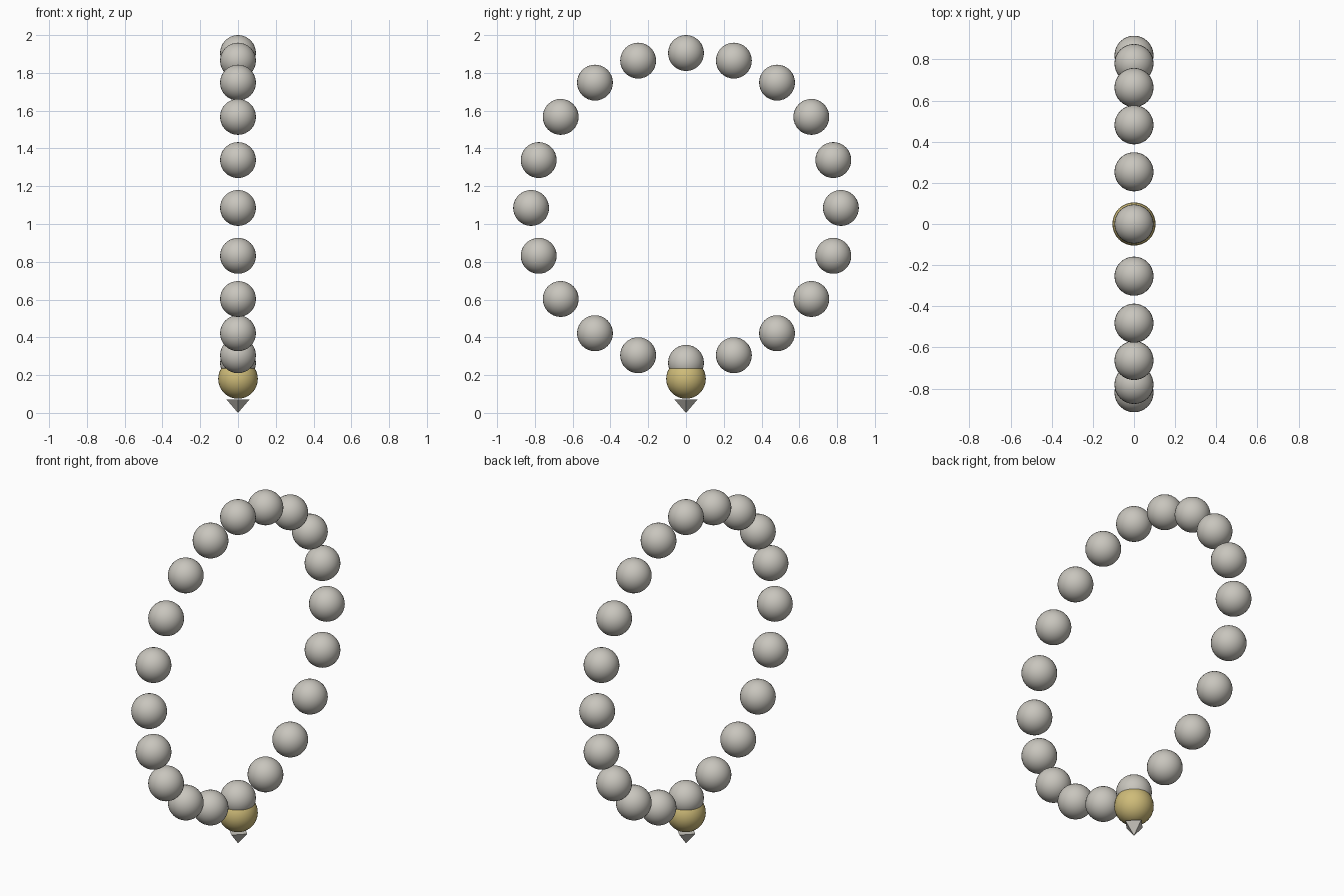
import bpy
from math import sin, cos, tau

cube = bpy.data.objects.get("Cube")
if cube:
    bpy.data.objects.remove(cube, do_unlink=True)

BEADS = 20
RING_RADIUS, RING_Z = 0.82, 1.085
BEAD_RADIUS = 0.095


def material(name, rgb):
    mat = bpy.data.materials.new(name)
    mat.use_nodes = True
    mat.diffuse_color = (*rgb, 1)
    mat.node_tree.nodes["Principled BSDF"].inputs["Base Color"].default_value = (*rgb, 1)
    return mat


def ball(name, radius, location, mat):
    bpy.ops.mesh.primitive_uv_sphere_add(segments=32, ring_count=16, radius=radius, location=location)
    obj = bpy.context.object
    obj.name = name
    obj.data.materials.append(mat)
    bpy.ops.object.shade_smooth()
    return obj


silver = material("warm silver", (0.58, 0.56, 0.51))
gold = material("pale gold", (0.62, 0.50, 0.19))

# Upright ring of beads, starting from the lowest one
for i in range(BEADS):
    a = tau * i / BEADS
    ball(f"bead_{i + 1}", BEAD_RADIUS,
         (0, RING_RADIUS * sin(a), RING_Z - RING_RADIUS * cos(a)), silver)

# Gold pendant ball overlapping the lowest bead
ball("pendant_ball", 0.105, (0, 0, 0.18), gold)

# Four-sided pointed tip, corners on the axes, point down
bpy.ops.mesh.primitive_cone_add(vertices=4, radius1=0, radius2=0.06, depth=0.07, location=(0, 0, 0.035))
tip = bpy.context.object
tip.name = "pendant_tip"
tip.data.materials.append(silver)
